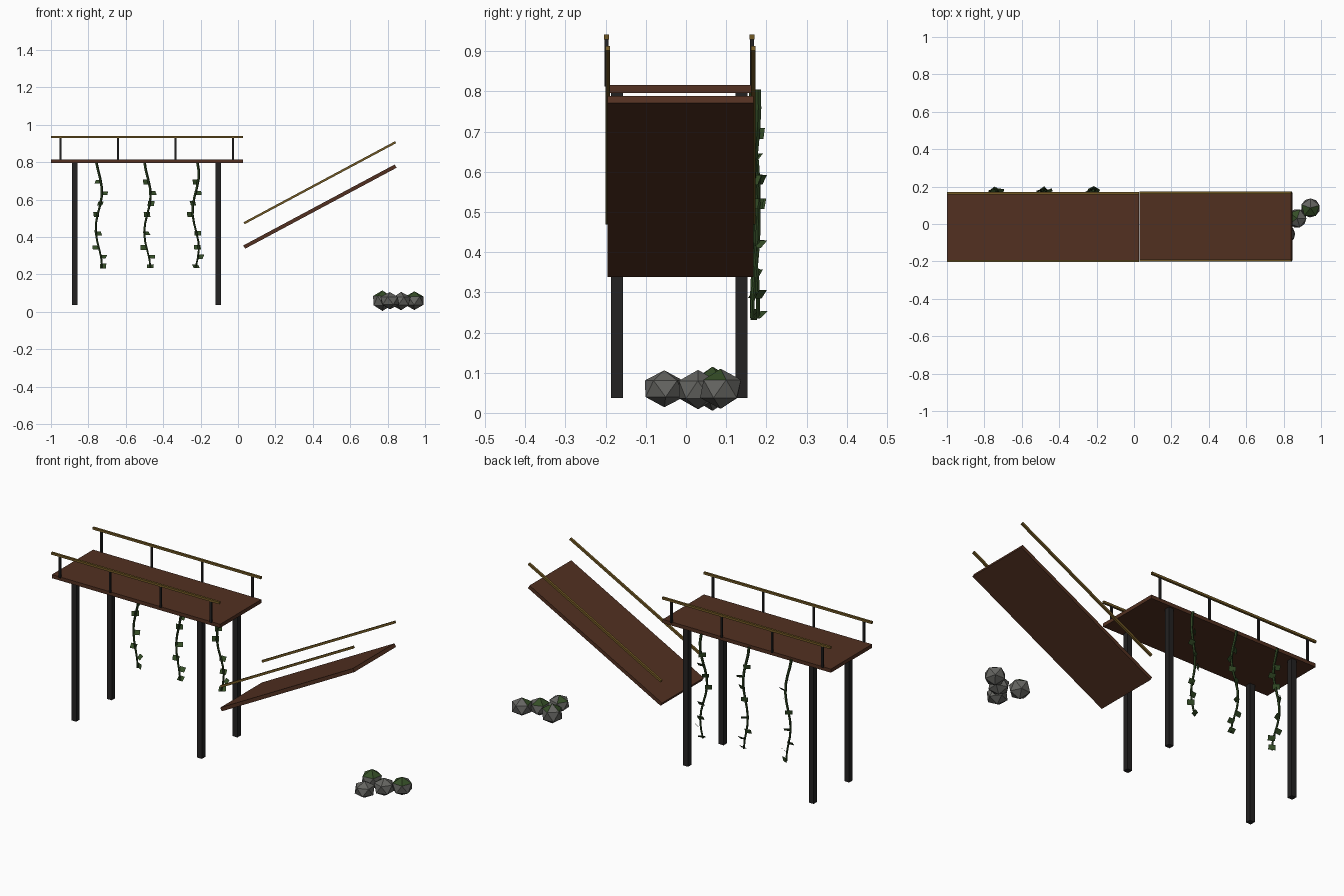
import bpy, bmesh, math, random
from mathutils import Vector, Matrix

if "Cube" in bpy.data.objects:
    bpy.data.objects.remove(bpy.data.objects["Cube"])

random.seed(4)
YC = -0.0165  # centre line of the bridge


def mat(name, r, g, b):
    m = bpy.data.materials.new(name)
    m.diffuse_color = (r, g, b, 1)
    m.use_nodes = True
    m.node_tree.nodes["Principled BSDF"].inputs["Base Color"].default_value = m.diffuse_color
    return m


WOOD = mat("wood", 0.085, 0.03, 0.015)
IRON = mat("iron", 0.017, 0.016, 0.016)
BRASS = mat("brass", 0.17, 0.10, 0.018)
STONE = mat("stone", 0.13, 0.13, 0.12)
MOSS = mat("moss", 0.035, 0.075, 0.02)
VINE = mat("vine", 0.025, 0.055, 0.015)


def finish(name, bm, *mats):
    me = bpy.data.meshes.new(name)
    bm.to_mesh(me)
    bm.free()
    ob = bpy.data.objects.new(name, me)
    bpy.context.collection.objects.link(ob)
    for m in mats:
        me.materials.append(m)
    return ob


def box(name, loc, size, m, tilt=0):
    bm = bmesh.new()
    bmesh.ops.create_cube(bm, size=1)
    bmesh.ops.scale(bm, vec=size, verts=bm.verts)
    ob = finish(name, bm, m)
    ob.location = loc
    ob.rotation_euler.y = -tilt
    return ob


# standing deck and fallen, tilted deck
box("deck", (-0.486, YC, 0.806), (1.028, 0.36, 0.02), WOOD)
tilt = math.atan2(0.433, 0.81)
length = math.hypot(0.433, 0.81)
box("broken_deck", (0.438, YC + 0.003, 0.563), (length, 0.364, 0.02), WOOD, tilt)

# legs, handrails and rail posts on both sides
for side, s in (("front", -1), ("back", 1)):
    for x in (-0.873, -0.105):
        box(side + "_leg", (x, YC + s * 0.155, 0.418), (0.03, 0.03, 0.762), IRON)
    y = YC + s * 0.181
    box(side + "_rail", (-0.486, y, 0.935), (1.028, 0.012, 0.012), BRASS)
    box(side + "_broken_rail", (0.438, y + 0.003, 0.691), (length, 0.012, 0.012), BRASS, tilt)
    for i in range(4):
        box(side + "_rail_post", (-0.95 + i * 0.308, y, 0.872), (0.01, 0.01, 0.12), IRON)


# hanging vines: wavy square tube with small flat leaves
def vine(x0, phase, sides):
    def centre(z):
        t = (0.8 - z) / 0.57
        return Vector((x0 + 0.017 * math.sin(t * 9 + phase),
                       0.172 + 0.008 * math.sin(t * 7 + phase * 2), z))
    bm = bmesh.new()
    rings = []
    for i in range(13):
        c = centre(0.805 - 0.57 * i / 12)
        r = 0.008 - 0.003 * i / 12
        rings.append([bm.verts.new(c + Vector((r * math.cos(a), r * math.sin(a), 0)))
                      for a in (k * math.tau / 5 for k in range(5))])
    for a, b in zip(rings, rings[1:]):
        for k in range(5):
            bm.faces.new((a[k], b[k], b[(k + 1) % 5], a[(k + 1) % 5]))
    bm.faces.new(rings[-1])
    bm.faces.new(rings[0][::-1])
    finish("vine_stem", bm, VINE)
    bm = bmesh.new()
    for z, s in zip((0.695, 0.635, 0.58, 0.52, 0.42, 0.345, 0.295, 0.245), sides):
        rot = Matrix.Rotation(random.uniform(-0.8, 0.8), 4, 'Z') @ \
            Matrix.Rotation(random.uniform(0.7, 1.5), 4, 'X')
        p = centre(z) + Vector((s * 0.014, 0.006, 0))
        bmesh.ops.create_grid(bm, x_segments=1, y_segments=1, size=0.5,
                              matrix=Matrix.Translation(p) @ rot @ Matrix.Diagonal((0.036, 0.027, 1, 1)))
    finish("vine_leaves", bm, MOSS)


vine(-0.745, -0.9, (-1, 1, 0, -0.5, 1, -1, 1, 0.5))
vine(-0.485, -1.2, (-1, 1, 0.5, 0, 1, -1, 1, 0))
vine(-0.227, 0.6, (-1, 1, 0, -1, 0.5, -0.5, 1, 0))

# mossy rock pile
for x, y, z, r, h, moss in ((0.943, 0.086, 0.06, 0.057, 0.050, 3),
                            (0.872, 0.03, 0.058, 0.056, 0.049, 2),
                            (0.772, 0.066, 0.060, 0.057, 0.055, 4),
                            (0.812, -0.054, 0.060, 0.056, 0.046, 1)):
    bm = bmesh.new()
    bmesh.ops.create_icosphere(bm, subdivisions=1, radius=1,
                               matrix=Matrix.Rotation(random.uniform(0, 6), 4, 'Z'))
    bmesh.ops.scale(bm, vec=(r, r, h), verts=bm.verts)
    for f in sorted(bm.faces, key=lambda f: -f.calc_center_median().z)[:moss]:
        f.material_index = 1
    finish("rock", bm, STONE, MOSS).location = (x, y, z)
